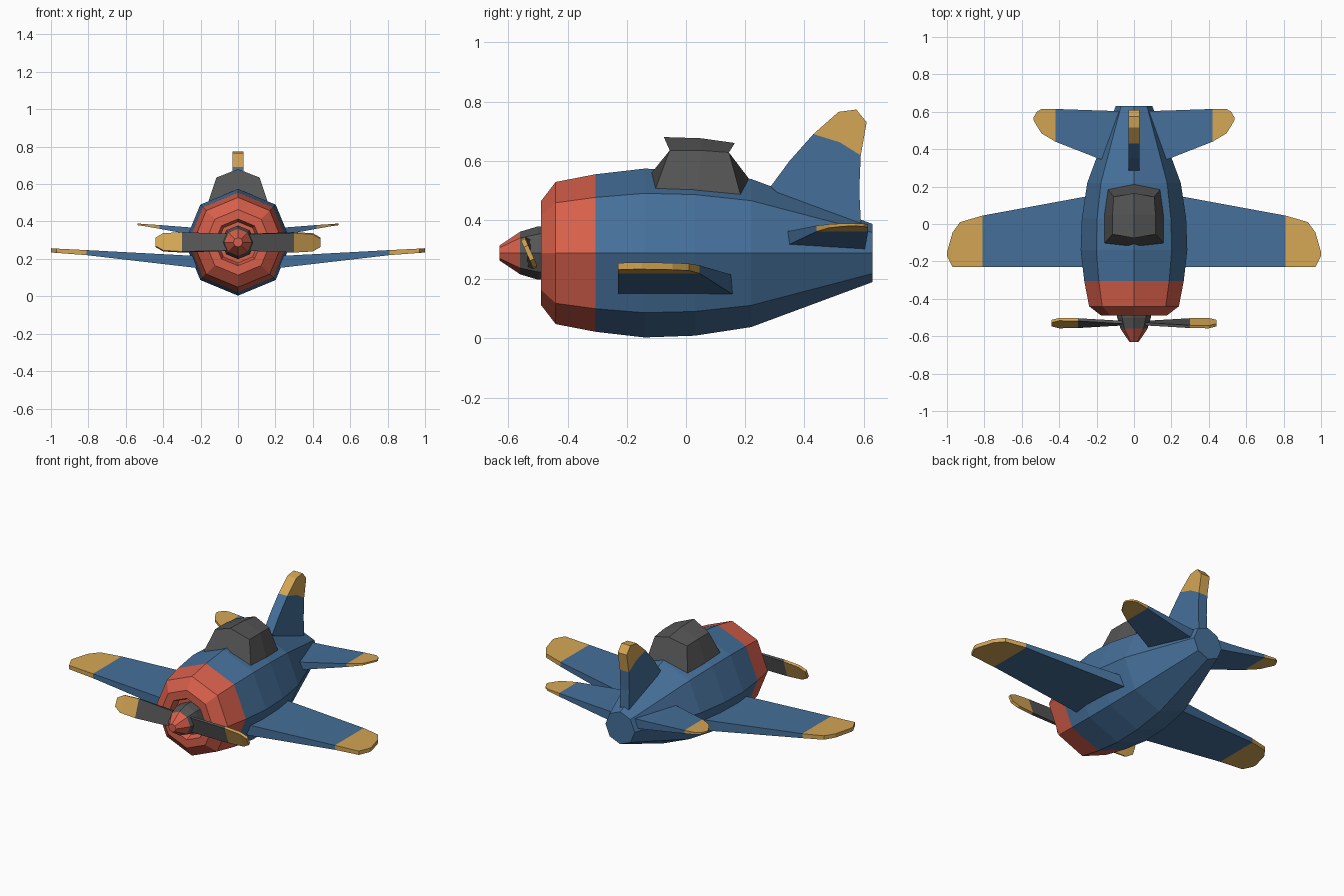
import bpy, bmesh
from math import sin, cos, pi, radians

if "Cube" in bpy.data.objects:
    bpy.data.objects.remove(bpy.data.objects["Cube"])


def material(name, rgb):
    m = bpy.data.materials.new(name)
    m.diffuse_color = (*rgb, 1)
    m.use_nodes = True
    m.node_tree.nodes["Principled BSDF"].inputs["Base Color"].default_value = m.diffuse_color
    return m


BLUE = material("blue", (0.06, 0.16, 0.32))
RED = material("red", (0.68, 0.115, 0.07))
YELLOW = material("yellow", (0.66, 0.38, 0.09))
DARK = material("dark_grey", (0.09, 0.09, 0.09))
ZC = 0.2885


def loft(name, rings, mat, mirror=False):
    """Skin a list of equal-length point rings and cap both ends."""
    bm = bmesh.new()
    loops = [[bm.verts.new(p) for p in ring] for ring in rings]
    n = len(loops[0])
    for a, b in zip(loops, loops[1:]):
        for i in range(n):
            j = (i + 1) % n
            bm.faces.new((a[i], a[j], b[j], b[i]))
    bm.faces.new(loops[0])
    bm.faces.new(loops[-1])
    bmesh.ops.recalc_face_normals(bm, faces=bm.faces)
    me = bpy.data.meshes.new(name)
    bm.to_mesh(me)
    bm.free()
    me.materials.append(mat)
    ob = bpy.data.objects.new(name, me)
    bpy.context.collection.objects.link(ob)
    if mirror:
        ob.modifiers.new("mirror", 'MIRROR').use_axis[0] = True
    return ob


def octagons(profile):
    """Eight-sided rings along y from (y, radius) pairs."""
    return [[(r * sin(i * pi / 4), y, ZC + r * cos(i * pi / 4)) for i in range(8)]
            for y, r in profile]


def slab(sections):
    """Rectangular wing rings from (x, y front, y back, z low, z high)."""
    return [[(x, y0, z0), (x, y1, z0), (x, y1, z1), (x, y0, z1)]
            for x, y0, y1, z0, z1 in sections]


# Body, engine cowl and spinner
loft("fuselage", octagons([(-0.305, 0.266), (-0.14, 0.285), (0.03, 0.279),
                           (0.22, 0.25), (0.63, 0.098)]), BLUE)
loft("engine_cowl", octagons([(-0.305, 0.266), (-0.44, 0.24), (-0.49, 0.175),
                              (-0.49, 0.125), (-0.45, 0.11)]), RED)
loft("propeller_hub", octagons([(-0.44, 0.09), (-0.50, 0.09), (-0.56, 0.072)]), DARK)
loft("spinner", octagons([(-0.56, 0.072), (-0.63, 0.025)]), RED)

# Main wings with rounded tips
loft("wing", slab([(0.12, -0.23, 0.172, 0.14, 0.21),
                   (0.81, -0.23, 0.045, 0.22, 0.247)]), BLUE, True)
loft("wing_tip", slab([(0.81, -0.23, 0.045, 0.22, 0.247),
                       (0.93, -0.23, 0.01, 0.229, 0.253),
                       (0.97, -0.23, -0.045, 0.232, 0.255),
                       (1.0, -0.17, -0.15, 0.234, 0.257)]), YELLOW, True)

# Tailplane
loft("tailplane", slab([(0.06, 0.30, 0.603, 0.295, 0.355),
                        (0.19, 0.35, 0.607, 0.318, 0.363),
                        (0.42, 0.44, 0.615, 0.361, 0.381)]), BLUE, True)
loft("tailplane_tip", slab([(0.42, 0.44, 0.615, 0.361, 0.381),
                            (0.495, 0.485, 0.615, 0.374, 0.386),
                            (0.52, 0.525, 0.60, 0.378, 0.388),
                            (0.537, 0.555, 0.57, 0.38, 0.389)]), YELLOW, True)


# Upright fin: outlines in the y-z plane, given thickness in x
def plate(name, outline, half, mat):
    return loft(name, [[(s * half, y, z) for y, z in outline] for s in (-1, 1)], mat)


plate("fin", [(0.285, 0.512), (0.35, 0.60), (0.43, 0.69), (0.52, 0.662), (0.59, 0.618),
              (0.585, 0.50), (0.592, 0.36), (0.40, 0.42)], 0.03, BLUE)
plate("fin_tip", [(0.43, 0.69), (0.515, 0.765), (0.575, 0.773), (0.61, 0.73),
                  (0.59, 0.618), (0.52, 0.662)], 0.03, YELLOW)


# Canopy: arched sections, front to back
def arch(base, shoulder, ridge, foot):
    left = [(-base[0], *base[1:]), (-shoulder[0], *shoulder[1:])]
    return left + [ridge, shoulder, base, foot]


loft("canopy", [
    arch((0.16, -0.105, 0.50), (0.115, -0.055, 0.635), (0, -0.075, 0.68), (0, -0.14, 0.53)),
    arch((0.162, 0.04, 0.49), (0.115, 0.05, 0.635), (0, 0.05, 0.676), (0, 0.04, 0.50)),
    arch((0.14, 0.185, 0.482), (0.108, 0.145, 0.628), (0, 0.165, 0.66), (0, 0.212, 0.54)),
], DARK)


# Twisted propeller blades, second one turned half a circle
def blade_rings(sections, side):
    rings = []
    for x, chord, deg in sections:
        t = radians(deg)
        corners = [(-0.008, -chord), (0.008, -chord), (0.008, chord), (-0.008, chord)]
        rings.append([(side * x, -0.53 + side * (a * cos(t) - b * sin(t)),
                       ZC + a * sin(t) + b * cos(t)) for a, b in corners])
    return rings


for side, label in ((1, "right"), (-1, "left")):
    loft("propeller_blade_" + label, blade_rings(
        [(0.04, 0.045, 4), (0.30, 0.055, 20)], side), DARK)
    loft("propeller_tip_" + label, blade_rings(
        [(0.30, 0.055, 20), (0.40, 0.05, 24), (0.44, 0.025, 24)], side), YELLOW)
